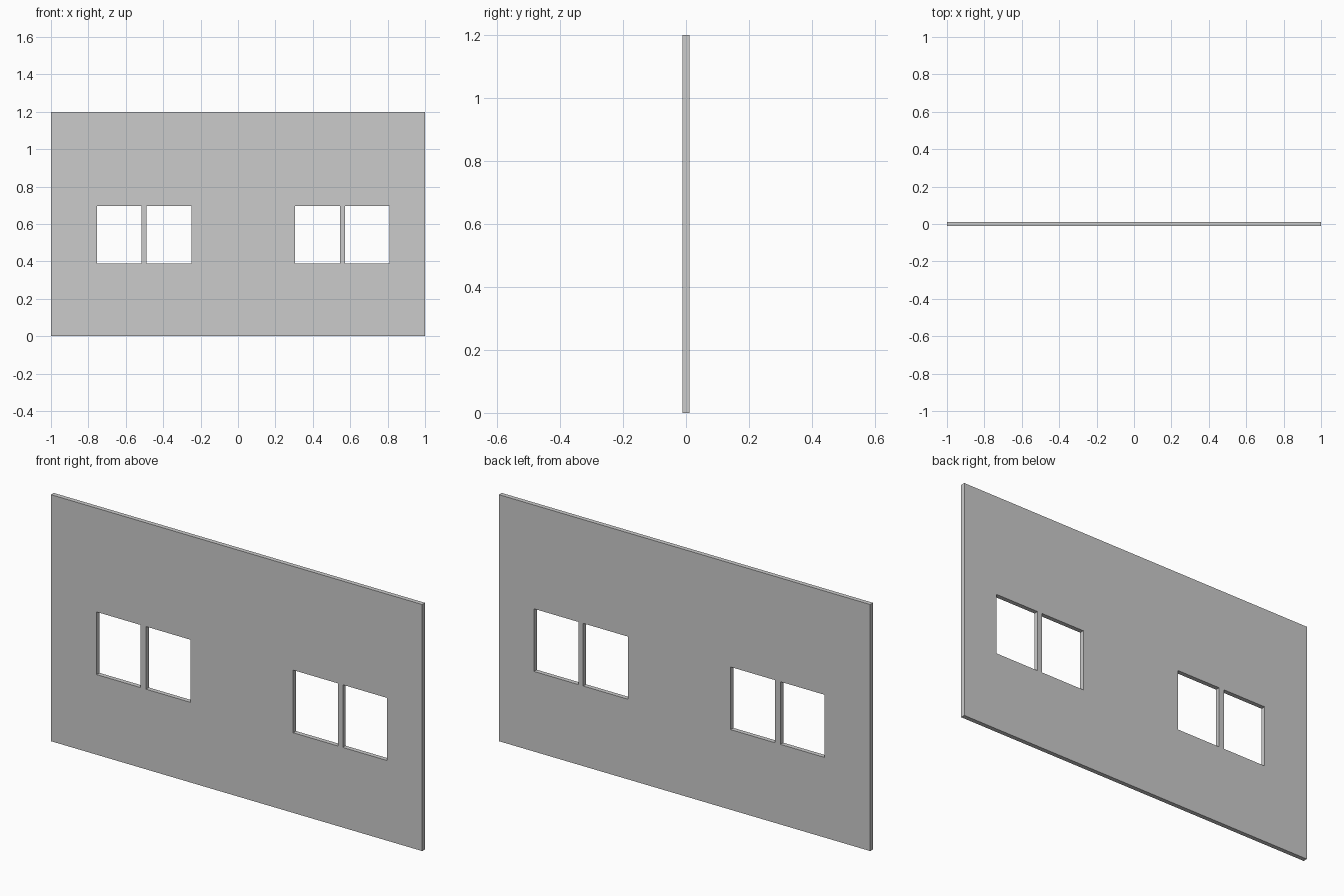
import bpy, bmesh

if "Cube" in bpy.data.objects:
    bpy.data.objects.remove(bpy.data.objects["Cube"])

T = 0.022                                   # wall thickness
Z0, Z1, H = 0.39, 0.695, 1.2                # window sill, window head, wall height
WINDOWS = [(-0.754, -0.517), (-0.488, -0.248), (0.305, 0.546), (0.572, 0.811)]

# Wall panel: grid of cells on the front plane, leaving out the window cells
xs = sorted([-1.0, 1.0] + [x for w in WINDOWS for x in w])
zs = [0.0, Z0, Z1, H]
bm = bmesh.new()
grid = [[bm.verts.new((x, -T / 2, z)) for z in zs] for x in xs]
for i in range(len(xs) - 1):
    for j in range(len(zs) - 1):
        if j == 1 and (xs[i], xs[i + 1]) in WINDOWS:
            continue
        bm.faces.new((grid[i][j], grid[i + 1][j], grid[i + 1][j + 1], grid[i][j + 1]))

# Thickness, including the window reveals
ext = bmesh.ops.extrude_face_region(bm, geom=bm.faces[:], use_keep_orig=True)
bmesh.ops.translate(bm, vec=(0, T, 0),
                    verts=[g for g in ext["geom"] if isinstance(g, bmesh.types.BMVert)])
bmesh.ops.recalc_face_normals(bm, faces=bm.faces[:])

mesh = bpy.data.meshes.new("wall_panel")
bm.to_mesh(mesh)
bm.free()
wall = bpy.data.objects.new("wall_panel", mesh)
bpy.context.collection.objects.link(wall)
